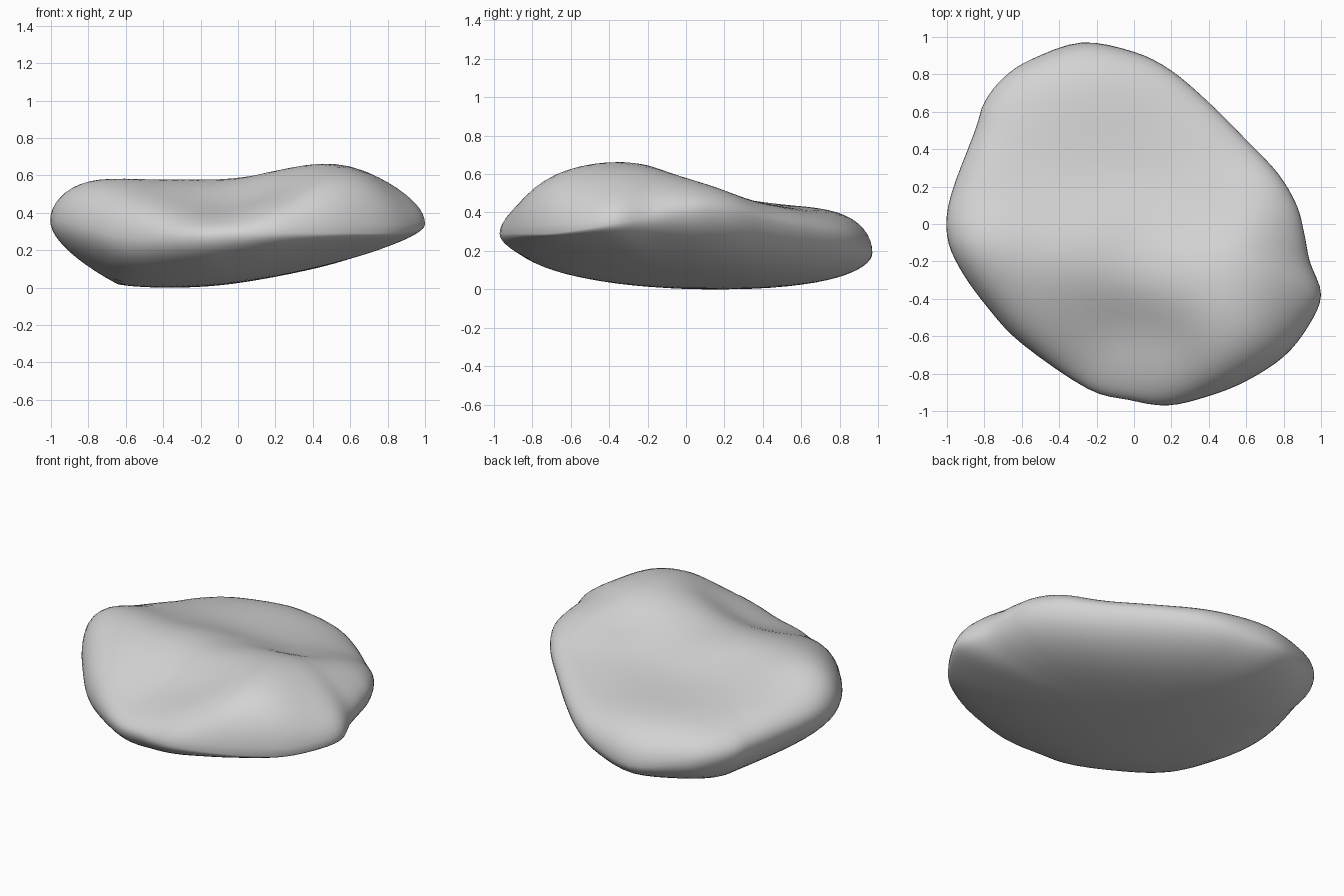
import bpy, bmesh, math
from mathutils import Vector

if "Cube" in bpy.data.objects:
    bpy.data.objects.remove(bpy.data.objects["Cube"])

# widest edge of the stone, clockwise from the pointed corner
RIM = [(1, -.38, .35), (.93, -.55, .32), (.8, -.71, .3), (.6, -.84, .3), (.4, -.92, .3),
       (.18, -.97, .3), (-.03, -.94, .29), (-.25, -.88, .28), (-.6, -.64, .28), (-.78, -.45, .32),
       (-.93, -.24, .36), (-1, -.06, .37), (-.98, .15, .36), (-.85, .5, .31),
       (-.8, .65, .29), (-.7, .78, .27), (-.55, .88, .24), (-.28, .97, .2), (0, .92, .24),
       (.2, .82, .28), (.4, .65, .32), (.6, .45, .36), (.77, .27, .4), (.87, .1, .42),
       (.91, -.05, .41), (.94, -.2, .38)]

# ridge, side lobes, front hollow and low back of the upper face
HILLS = [(.5, -.4, .7), (.5, -.64, .69), (.72, -.42, .69), (.65, -.15, .66), (.2, -.32, .66),
         (.92, -.38, .5), (.88, -.05, .54), (-.1, -.28, .61), (-.4, -.24, .61),
         (-.65, -.2, .62), (-.85, -.15, .65), (-.85, .2, .51), (.2, -.68, .5),
         (-.1, -.58, .43), (-.15, -.82, .39), (-.4, -.52, .49), (-.65, -.45, .58),
         (0, -.02, .56), (.45, .12, .54), (-.5, .08, .53), (-.5, .35, .46), (0, .3, .46),
         (.35, .4, .46), (-.6, .7, .45), (-.2, .65, .45), (.15, .65, .43)]

SPREAD = .17
STEPS = 4
RINGS = 20


def smooth_loop(points):
    """Closed Catmull-Rom loop through the points."""
    pts = [Vector(p) for p in points]
    n = len(pts)
    loop = []
    for i in range(n):
        a, b, c, d = (pts[(i + k) % n] for k in (-1, 0, 1, 2))
        for s in range(STEPS):
            t = s / STEPS
            loop.append(b + (c - a) * t / 2 + (a * 2 - b * 5 + c * 4 - d) * t**2 / 2
                        + (b * 3 - a - c * 3 + d) * t**3 / 2)
    return loop


def top_height(x, y):
    weights = [math.exp(-((x - a)**2 + (y - b)**2) / (2 * SPREAD**2)) for a, b, _ in HILLS]
    return sum(w * h[2] for w, h in zip(weights, HILLS)) / sum(weights)


def base_height(x, y):
    # level under the left half, rising to the pointed corner and bevelled at the left end
    s = x + .1
    slope = .1 * (s + math.sqrt(s * s + .05))
    return slope + .08 * (y - .2)**2 + .4 * max(0, -.64 - x)


def add_face_shell(bm, rim_verts, height, power):
    """Rounded shell from the rim in to a centre point."""
    previous = rim_verts
    for r in range(1, RINGS):
        t = math.cos(math.pi / 2 * r / RINGS)
        rise = math.sqrt(1 - t**power)
        ring = []
        for v in rim_verts:
            x, y, z = v.co.x * t, v.co.y * t, v.co.z
            ring.append(bm.verts.new((x, y, z + (height(x, y) - z) * rise)))
        for i in range(len(ring)):
            bm.faces.new((previous[i - 1], previous[i], ring[i], ring[i - 1]))
        previous = ring
    centre = bm.verts.new((0, 0, height(0, 0)))
    for i in range(len(previous)):
        bm.faces.new((previous[i - 1], previous[i], centre))


# stone body
bm = bmesh.new()
rim = [bm.verts.new(p) for p in smooth_loop(RIM)]
add_face_shell(bm, rim, top_height, 6)
add_face_shell(bm, rim, base_height, 5)
bmesh.ops.recalc_face_normals(bm, faces=bm.faces)
lowest = min(v.co.z for v in bm.verts)
bmesh.ops.translate(bm, verts=bm.verts, vec=(0, 0, -lowest))
mesh = bpy.data.meshes.new("stone")
bm.to_mesh(mesh)
bm.free()
mesh.shade_smooth()
stone = bpy.data.objects.new("stone", mesh)
bpy.context.collection.objects.link(stone)

# plain grey
grey = bpy.data.materials.new("stone_grey")
grey.use_nodes = True
grey.diffuse_color = (.65, .65, .65, 1)
grey.node_tree.nodes["Principled BSDF"].inputs["Base Color"].default_value = (.65, .65, .65, 1)
mesh.materials.append(grey)
